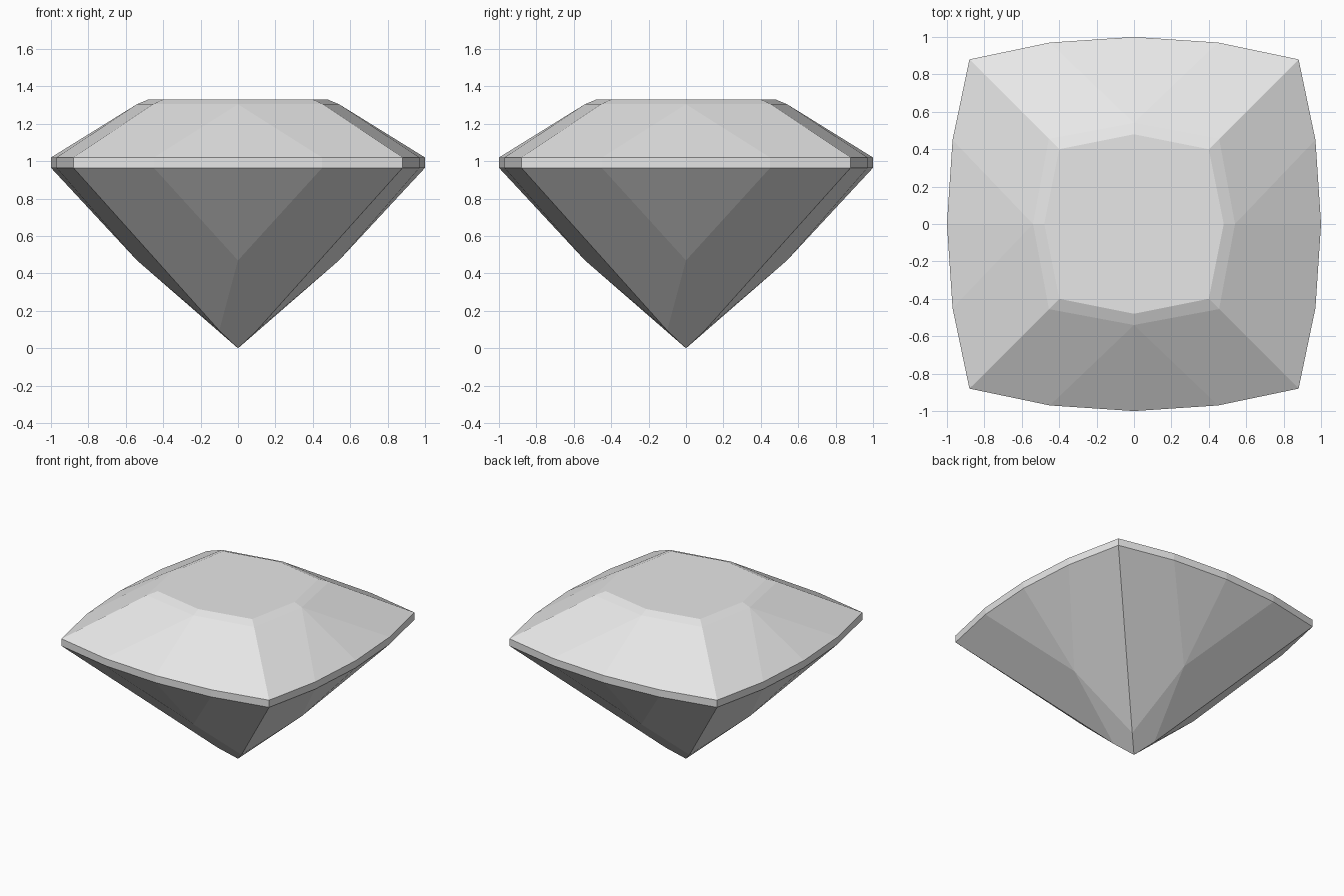
import bpy
import bmesh
from mathutils import Matrix
from math import pi

cube = bpy.data.objects.get("Cube")
if cube:
    bpy.data.objects.remove(cube, do_unlink=True)

# One clear pale grey for the whole stone
stone = bpy.data.materials.new("pale grey stone")
stone.use_nodes = True
colour = (0.8, 0.8, 0.8, 1)
stone.diffuse_color = colour
stone.node_tree.nodes["Principled BSDF"].inputs["Base Color"].default_value = colour

# Outline of one side of the stone, left to right along the front
OUTLINE = [(-0.88, -0.88), (-0.45, -0.97), (0, -1), (0.45, -0.97), (0.88, -0.88)]
TOP, BOTTOM = 1.02, 0.965


def ring(z):
    return [(x, y, z) for x, y in OUTLINE]


def mirrored(point):
    return (-point[0], point[1], point[2])


def make_part(name, side_faces, table=None):
    """Repeat the facets of one side four times round the z axis."""
    bm = bmesh.new()
    for quarter in range(4):
        turn = Matrix.Rotation(quarter * pi / 2, 4, 'Z')
        for face in side_faces:
            bm.faces.new([bm.verts.new(turn @ Matrix.Translation(p).to_translation())
                          for p in face])
    bmesh.ops.remove_doubles(bm, verts=bm.verts, dist=0.001)
    if table is not None:
        rim = [e for e in bm.edges if e.is_boundary
               and all(v.co.z > table - 0.001 for v in e.verts)]
        bmesh.ops.contextual_create(bm, geom=rim)
    bmesh.ops.recalc_face_normals(bm, faces=bm.faces)
    mesh = bpy.data.meshes.new(name)
    bm.to_mesh(mesh)
    bm.free()
    mesh.materials.append(stone)
    obj = bpy.data.objects.new(name, mesh)
    bpy.context.collection.objects.link(obj)
    return obj


def both_sides(faces):
    return faces + [[mirrored(p) for p in reversed(f)] for f in faces]


# Crown: main facets, narrow bevel and flat table
_, _, mid, shoulder, corner = ring(TOP)
bevel_mid, bevel_corner = (0, -0.54, 1.305), (0.455, -0.455, 1.305)
table_mid, table_corner = (0, -0.48, 1.33), (0.4, -0.4, 1.33)
make_part("crown", both_sides([
    [mid, shoulder, bevel_mid],
    [shoulder, corner, bevel_corner, bevel_mid],
    [bevel_mid, bevel_corner, table_corner, table_mid],
]), table=1.33)

# Girdle: thin upright band
low, high = ring(BOTTOM), ring(TOP)
make_part("girdle", [[low[i], low[i + 1], high[i + 1], high[i]] for i in range(4)])

# Pavilion: facets running down to the point
_, _, mid, shoulder, corner = low
waist, keel, tip = (0, -0.54, 0.47), (0.1, -0.1, 0.095), (0, 0, 0)
make_part("pavilion", both_sides([
    [shoulder, mid, waist],
    [corner, shoulder, waist, keel],
]) + [[waist, mirrored(keel), tip, keel]])
